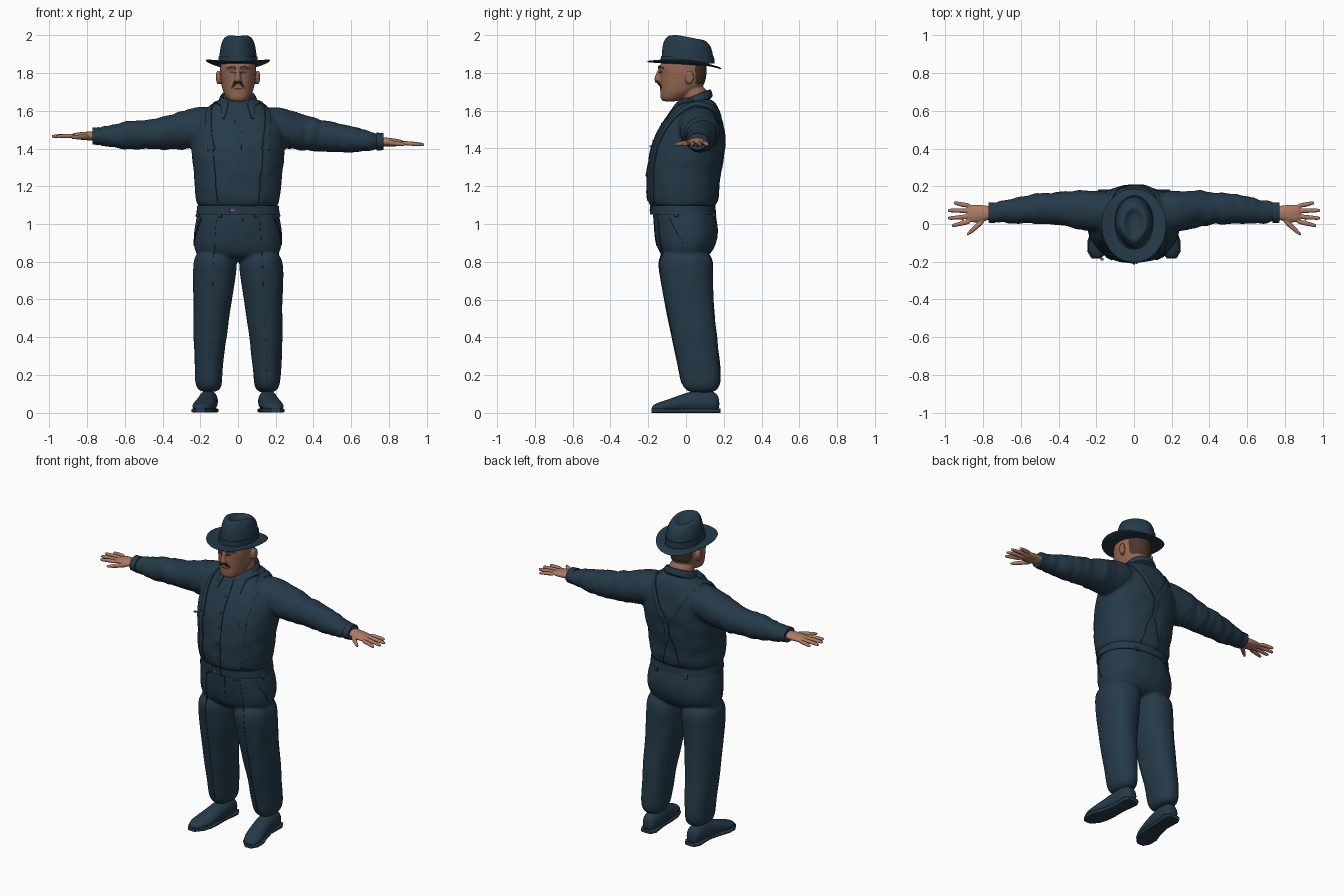
import bpy, bmesh, math
from mathutils import Vector, noise
from mathutils.bvhtree import BVHTree

cube = bpy.data.objects.get("Cube")
if cube:
    bpy.data.objects.remove(cube, do_unlink=True)

X, Y, Z = Vector((1, 0, 0)), Vector((0, 1, 0)), Vector((0, 0, 1))


def material(name, r, g, b):
    m = bpy.data.materials.new(name)
    m.use_nodes = True
    m.diffuse_color = (r, g, b, 1)
    m.node_tree.nodes["Principled BSDF"].inputs["Base Color"].default_value = (r, g, b, 1)
    return m


cloth = material("dark blue cloth", .018, .042, .066)
face_skin = material("face skin", .29, .135, .085)
hand_skin = material("hand skin", .42, .2, .13)
hair = material("dark brown hair", .07, .036, .025)
brass = material("brass", .35, .14, .05)


def bridge(bm, loops):
    """Skin a series of closed vertex loops and cap both ends."""
    n = len(loops[0])
    for a, b in zip(loops, loops[1:]):
        for i in range(n):
            bm.faces.new((a[i], a[(i + 1) % n], b[(i + 1) % n], b[i]))
    bm.faces.new(loops[0])
    bm.faces.new(loops[-1])


def tube(bm, rings, axis="Z", n=20, p=1.0, warp=None):
    """Loft elliptical rings (x, y, z, half width, half depth) square to an axis."""
    u, v = {"X": (Y, Z), "Y": (X, Z), "Z": (X, Y)}[axis]
    loops = []
    for x, y, z, a, b in rings:
        loop = []
        for i in range(n):
            t = math.tau * i / n
            c, s = math.cos(t), math.sin(t)
            c, s = math.copysign(abs(c) ** p, c), math.copysign(abs(s) ** p, s)
            co = Vector((x, y, z)) + u * (a * c) + v * (b * s)
            loop.append(bm.verts.new(warp(co) if warp else co))
        loops.append(loop)
    bridge(bm, loops)


def side(rings, s, lift=0):
    """Move left-side rings to side s; the right arm is held a little higher."""
    up = lift if s < 0 else 0
    return [(x * s, y, z + up * max(0, x - .3), a, b) for x, y, z, a, b in rings]


def finish(name, bm, mats, subsurf=0, voxel=0, relax=3, folds=None, paint=None, thick=0):
    """Turn bmesh into a named object, bake modifiers, add folds and colours."""
    bmesh.ops.recalc_face_normals(bm, faces=bm.faces[:])
    me = bpy.data.meshes.new(name)
    bm.to_mesh(me)
    bm.free()
    ob = bpy.data.objects.new(name, me)
    bpy.context.collection.objects.link(ob)
    if thick:
        ob.modifiers.new("thickness", "SOLIDIFY").thickness = thick
    if subsurf:
        ob.modifiers.new("round", "SUBSURF").levels = subsurf
    if voxel:
        m = ob.modifiers.new("merge", "REMESH")
        m.mode, m.voxel_size = "VOXEL", voxel
        m = ob.modifiers.new("relax", "SMOOTH")
        m.factor, m.iterations = .5, relax
    if ob.modifiers:
        dg = bpy.context.evaluated_depsgraph_get()
        ob.data = bpy.data.meshes.new_from_object(ob.evaluated_get(dg))
        ob.modifiers.clear()
    me = ob.data
    if folds:
        normals = [v.normal.copy() for v in me.vertices]
        for v, nrm in zip(me.vertices, normals):
            v.co += nrm * folds(v.co)
    me.materials.clear()
    for m in mats:
        me.materials.append(m)
    for f in me.polygons:
        f.material_index = paint(f.center) if paint else 0
    me.shade_smooth()
    if not voxel:
        me.set_sharp_from_angle(angle=math.radians(45))
    return ob


def surface(ob):
    me = ob.data
    return BVHTree.FromPolygons([v.co for v in me.vertices], [list(f.vertices) for f in me.polygons])


def strap(name, tree, path, mat, w0, w1=None, t=.005):
    """A thin band laid along a path on a surface, tapering from w0 to w1."""
    w1 = w0 if w1 is None else w1
    pts = []
    for a, b in zip(path, path[1:]):
        a, b = Vector(a), Vector(b)
        steps = max(2, round((b - a).length / .02))
        pts += [a.lerp(b, i / steps) for i in range(steps)]
    pts.append(Vector(path[-1]))
    hits = [tree.find_nearest(q)[:2] for q in pts]
    bm, loops = bmesh.new(), []
    for i, (co, nrm) in enumerate(hits):
        run = hits[min(i + 1, len(hits) - 1)][0] - hits[max(i - 1, 0)][0]
        w = w0 + (w1 - w0) * i / (len(hits) - 1)
        across = run.cross(nrm).normalized() * w / 2
        loops.append([bm.verts.new(co + across * k + nrm * h)
                      for k, h in ((-1, -t), (1, -t), (1, t), (-1, t))])
    bridge(bm, loops)
    return finish(name, bm, [mat])


def box(name, centre, size, mat):
    bm = bmesh.new()
    bmesh.ops.create_cube(bm, size=1)
    for v in bm.verts:
        v.co = Vector(centre) + Vector(a * b for a, b in zip(v.co, size))
    return finish(name, bm, [mat])


# Shirt: torso and both sleeves merged
SLEEVE = [(.1, .07, 1.53, .1, .09), (.2, .065, 1.52, .115, .108), (.3, .075, 1.495, .105, .104),
          (.4, .085, 1.475, .087, .088), (.5, .082, 1.46, .083, .08), (.6, .075, 1.45, .074, .073),
          (.7, .065, 1.438, .06, .052), (.765, .06, 1.437, .05, .043)]
bm = bmesh.new()
tube(bm, [(0, -.015, 1.07, .205, .16), (0, -.018, 1.12, .226, .188), (0, -.018, 1.2, .232, .192),
          (0, -.007, 1.3, .242, .198), (0, .007, 1.4, .255, .198), (0, .03, 1.5, .25, .175),
          (0, .045, 1.58, .205, .143), (0, .055, 1.63, .145, .112), (0, .05, 1.67, .09, .085)], p=.88)
for s in (1, -1):
    tube(bm, side(SLEEVE, s, .065), "X")


def shirt_folds(c):
    if abs(c.x) > .28:
        return .008 * noise.noise(Vector((c.x * 24, c.y * 8, c.z * 8)))
    return .006 * noise.noise(Vector((c.x * 11, c.y * 9, c.z * 13)))


shirt = finish("shirt", bm, [cloth], 2, .01, 4, shirt_folds)
on_shirt = surface(shirt)

# Trousers: hips and both legs merged
LEG = [(.153, .085, .1, .07, .1), (.157, .075, .2, .073, .112), (.148, .045, .4, .088, .12),
       (.135, .014, .6, .104, .131), (.123, 0, .75, .118, .143), (.12, 0, .87, .115, .15)]
bm = bmesh.new()
tube(bm, [(0, -.01, .8, .2, .1), (0, .002, .87, .238, .157), (0, .005, .95, .238, .172),
          (0, -.005, 1.03, .222, .168), (0, -.012, 1.1, .208, .16)], p=.88)
for s in (1, -1):
    tube(bm, side(LEG, s), p=.9)
trousers = finish("trousers", bm, [cloth], 2, .01, 4,
                  lambda c: .005 * noise.noise(Vector((c.x * 12, c.y * 12, c.z * 6))))
on_trousers = surface(trousers)

# Belt, buckle and fly
bm = bmesh.new()
tube(bm, [(0, -.012, 1.05, .221, .171), (0, -.014, 1.098, .216, .17)], n=48, p=.88)
finish("belt", bm, [cloth])
box("belt_buckle", (-.02, -.184, 1.074), (.055, .012, .046), cloth)
box("buckle_pin", (-.03, -.191, 1.074), (.022, .006, .008), brass)
strap("fly", on_trousers, [(.01, -.18, 1.04), (.01, -.17, .88)], cloth, .03, t=.003)

# Shirt front with buttons
strap("button_placket", on_shirt, [(0, -.21, 1.12), (0, -.2, 1.35), (0, -.06, 1.62)], cloth, .036, t=.004)
for i in range(5):
    z = 1.17 + .09 * i
    co = on_shirt.ray_cast(Vector((0, -1, z)), Y)[0]
    box("button", co - Y * .004, (.01, .006, .01), cloth)

# Braces, their back fork, collar points, trouser details, cuffs and shoes on each side
for s, label in ((1, "left"), (-1, "right")):
    strap(label + "_brace", on_shirt,
          [(s * .135, -.2, 1.1), (s * .15, -.21, 1.25), (s * .165, -.18, 1.45), (s * .17, -.08, 1.58),
           (s * .155, .04, 1.66), (s * .12, .15, 1.6), (s * .05, .2, 1.47), (0, .21, 1.4)], cloth, .034)
    strap(label + "_back_fork", on_shirt, [(0, .21, 1.3), (s * .03, .2, 1.24), (s * .07, .17, 1.09)], cloth, .024)
    strap(label + "_brace_clasp", on_shirt, [(s * .158, -.19, 1.4), (s * .159, -.19, 1.425)], cloth, .042, t=.008)
    strap(label + "_collar_point", on_shirt,
          [(s * .1, .04, 1.66), (s * .068, -.04, 1.63), (s * .078, -.1, 1.56)], cloth, .07, .014, .006)
    strap(label + "_front_crease", on_trousers,
          [(s * .13, -.18, 1.03), (s * .135, -.15, .8), (s * .14, -.09, .5), (s * .15, -.04, .15)], cloth, .007, t=.003)
    strap(label + "_pocket_edge", on_trousers, [(s * .19, -.09, 1.03), (s * .235, -.02, .89)], cloth, .012, t=.004)
    for x, y in ((.1, -.178), (.205, -.05), (.1, .14)):
        strap(label + "_belt_loop", on_trousers, [(s * x, y, 1.035), (s * x, y, 1.1)], cloth, .016, t=.015)

    bm = bmesh.new()
    cuff = [(.735, .06, 1.437, .055, .048), (.772, .06, 1.437, .053, .045)]
    tube(bm, side(cuff, s, .065), "X", 32)
    finish(label + "_cuff", bm, [cloth])

    bm = bmesh.new()
    tube(bm, side([(.155, .178, .045, .032, .045), (.155, .14, .06, .05, .06), (.158, .06, .06, .052, .065),
                   (.167, -.02, .05, .054, .05), (.182, -.09, .037, .06, .036), (.192, -.145, .03, .052, .026),
                   (.198, -.182, .024, .025, .014)], s), "Y",
         warp=lambda c: Vector((c.x, c.y, max(c.z, .012))))
    finish(label + "_shoe", bm, [cloth], 2)
    bm = bmesh.new()
    tube(bm, side([(.155, .182, .011, .035, .011), (.155, .15, .011, .053, .011), (.16, .05, .011, .045, .011),
                   (.17, -.03, .011, .055, .011), (.183, -.09, .011, .064, .011), (.193, -.145, .011, .055, .011),
                   (.2, -.182, .011, .026, .011)], s), "Y", 24, .4)
    finish(label + "_sole", bm, [cloth])

    # Hand: palm, four fingers and thumb merged
    bm = bmesh.new()
    parts = [[(.74, .06, 1.437, .036, .027), (.79, .058, 1.435, .042, .025),
              (.84, .055, 1.432, .052, .021), (.89, .055, 1.428, .046, .014)],
             [(.785, .035, 1.433, .02, .017), (.825, -.005, 1.428, .019, .015),
              (.86, -.035, 1.424, .015, .012), (.89, -.06, 1.421, .009, .009)]]
    for y0, y1, tip in ((.096, .112, .958), (.069, .072, .99), (.041, .031, .988), (.013, -.008, .968)):
        parts.append([(.86, y0, 1.43, .014, .013), (.92, (y0 + y1) / 2, 1.427, .0125, .012),
                      (tip - .01, y1, 1.421, .0105, .01), (tip, y1, 1.42, .007, .007)])
    for rings in parts:
        tube(bm, side(rings, s, .065), "X", 12)
    finish(label + "_hand", bm, [hand_skin], 1, .0045, 2)

strap("back_join", on_shirt, [(0, .21, 1.42), (0, .2, 1.28)], cloth, .032, t=.006)
box("brace_adjuster", (-.17, -.187, 1.412), (.016, .012, .008), brass)

# Collar band, lower at the front
bm = bmesh.new()
tube(bm, [(0, .045, 1.62, .115, .105), (0, .045, 1.655, .103, .094), (0, .045, 1.683, .093, .086),
          (0, .045, 1.68, .082, .077), (0, .045, 1.64, .08, .075)], n=32,
     warp=lambda c: c + Z * .4 * (c.y - .045))
finish("collar", bm, [cloth], 1)

# Head: skull, neck, nose, brow and ears merged
bm = bmesh.new()
tube(bm, [(0, -.085, 1.648, .034, .034), (0, -.075, 1.66, .056, .062), (0, -.045, 1.69, .076, .092),
          (0, -.025, 1.72, .086, .114), (0, -.017, 1.76, .092, .123), (0, -.015, 1.8, .097, .126),
          (0, -.015, 1.84, .097, .126), (0, -.01, 1.88, .086, .11), (0, -.01, 1.93, .06, .08)], p=.94)
tube(bm, [(0, .05, 1.58, .077, .075), (0, .05, 1.65, .077, .071), (0, .038, 1.74, .078, .076)])
tube(bm, [(0, -.136, 1.825, .011, .014), (0, -.142, 1.79, .012, .018), (0, -.147, 1.77, .018, .025),
          (0, -.146, 1.757, .022, .021), (0, -.141, 1.749, .016, .012)], n=12)
tube(bm, [(-.07, -.1, 1.826, .013, .012), (-.035, -.132, 1.83, .013, .012), (0, -.138, 1.83, .012, .01),
          (.035, -.132, 1.83, .013, .012), (.07, -.1, 1.826, .013, .012)], "X", 12)
for s in (1, -1):
    tube(bm, side([(.08, .01, 1.772, .016, .03), (.105, .017, 1.777, .025, .038),
                   (.117, .021, 1.779, .024, .036)], s), "X", 12)
head = finish("head", bm, [face_skin, hair], 2, .005, 3,
              paint=lambda c: int(c.y > .05 and c.z > 1.74 and abs(c.x) < .1))
on_head = surface(head)

# Facial details
for s, label in ((1, "left"), (-1, "right")):
    strap(label + "_eyebrow", on_head, [(s * .016, -.16, 1.829), (s * .045, -.15, 1.834), (s * .066, -.12, 1.826)],
          hair, .012, .006, .003)
    strap(label + "_eye", on_head, [(s * .022, -.15, 1.804), (s * .05, -.14, 1.804)], hair, .01, .006, .0025)
    strap(label + "_moustache", on_head, [(0, -.16, 1.738), (s * .022, -.16, 1.737), (s * .046, -.15, 1.722)],
          hair, .02, .009, .0045)
strap("mouth", on_head, [(-.026, -.15, 1.717), (.026, -.15, 1.717)], hair, .006, t=.002)

# Hat brim, curled up at the sides and dipping at the back
bm = bmesh.new()
N, loops = 48, []
for k in range(6):
    t = k / 5
    a, b = .08 + .09 * t, .115 + .083 * t
    loop = []
    for i in range(N):
        c, s = math.cos(math.tau * i / N), math.sin(math.tau * i / N)
        z = 1.853 - .06 * b * s + .02 * t * t * c * c - .016 * t * t * max(0, s) ** 2
        loop.append(bm.verts.new((a * c, -.008 + b * s, z)))
    loops.append(loop)
for a, b in zip(loops, loops[1:]):
    for i in range(N):
        bm.faces.new((a[i], a[(i + 1) % N], b[(i + 1) % N], b[i]))
finish("hat_brim", bm, [cloth], 1, thick=.009)


# Hat crown, pinched at the front with a dented top that falls to the back
def pinch(c):
    h = max(0, (c.z - 1.86) / .14)
    front = max(0, -c.y - .02) / .1
    return Vector((c.x * (1 - .38 * h * min(1, front)), c.y,
                   c.z - h * (.19 * max(0, c.y + .05) + .15 * max(0, -c.y - .06))))


bm = bmesh.new()
tube(bm, [(0, .008, 1.84, .101, .14), (0, .008, 1.88, .1, .138), (0, .007, 1.93, .096, .134),
          (0, .005, 1.97, .088, .126), (0, .003, 1.995, .075, .108), (0, .002, 2.006, .058, .086),
          (0, .002, 1.988, .042, .066), (0, .005, 1.972, .022, .042)], n=32, warp=pinch)
finish("hat_crown", bm, [cloth], 2)
bm = bmesh.new()
tube(bm, [(0, .008, 1.85, .104, .143), (0, .008, 1.888, .103, .141)], n=48)
finish("hat_band", bm, [cloth])
